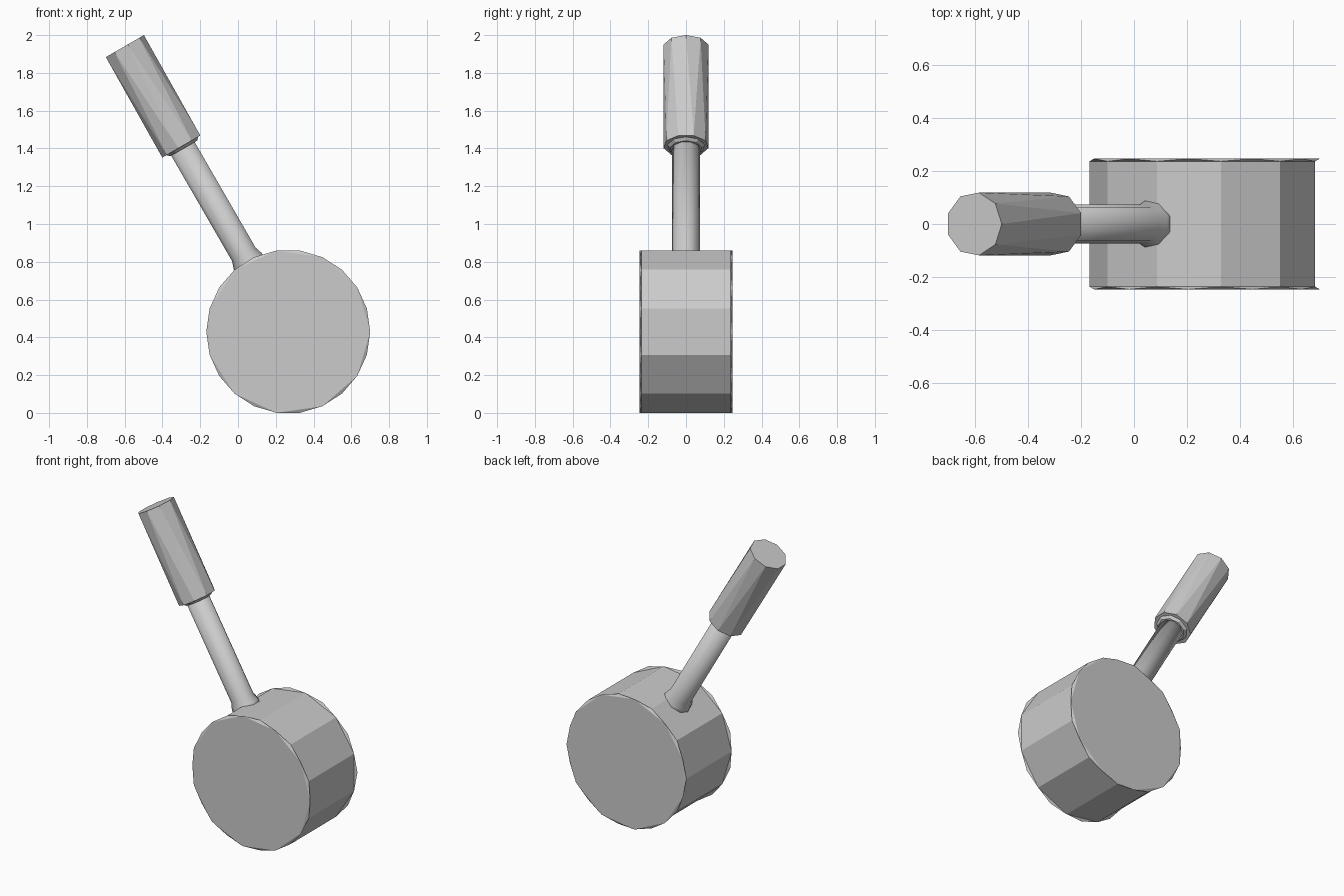
import bpy, bmesh
from math import sin, cos, pi, radians
from mathutils import Vector

if "Cube" in bpy.data.objects:
    bpy.data.objects.remove(bpy.data.objects["Cube"])


def loft(name, origin, u, v, n, rings):
    """Closed body through rings (distance along axis, radius, turn in side steps)."""
    origin, u, v = Vector(origin), Vector(u), Vector(v)
    axis = u.cross(v)
    bm = bmesh.new()
    loops = []
    for s, r, turn in rings:
        angles = [2 * pi * (i + turn) / n for i in range(n)]
        loops.append([bm.verts.new(origin + axis * s + (u * cos(a) + v * sin(a)) * r)
                      for a in angles])
    for k in range(len(rings) - 1):
        a, b = loops[k], loops[k + 1]
        twisted = rings[k][2] != rings[k + 1][2]
        for i in range(n):
            j = (i + 1) % n
            if twisted:  # half-step turn gives alternating triangles
                bm.faces.new((a[i], a[j], b[i]))
                bm.faces.new((a[j], b[j], b[i]))
            else:
                bm.faces.new((a[i], a[j], b[j], b[i]))
    bm.faces.new(loops[0])
    bm.faces.new(loops[-1])
    bmesh.ops.recalc_face_normals(bm, faces=bm.faces)
    mesh = bpy.data.meshes.new(name)
    bm.to_mesh(mesh)
    bm.free()
    obj = bpy.data.objects.new(name, mesh)
    bpy.context.collection.objects.link(obj)
    return obj


# Drum head, lying across y, with thin turned caps at both ends
R = 0.434
loft("drum_head", (0.266, 0, 0.43), (1, 0, 0), (0, 0, 1), 11,
     [(-0.246, R, 0), (-0.236, R, 0.5), (0.236, R, 0.5), (0.246, R, 1)])

# Handle frame: leans 30 degrees to the left, origin at the grip's top
top = (-0.602, 0, 1.94)
across = (cos(radians(30)), 0, sin(radians(30)))
side = (0, 1, 0)

# Shaft with a small flare where it meets the drum
shaft = loft("shaft", top, across, side, 9,
             [(-1.36, 0.092, 0.5), (-1.31, 0.088, 0.5), (-1.27, 0.074, 0.5),
              (-0.58, 0.074, 0.5)])
shaft.data.shade_smooth()

# Grip with a half-step twist along its length and a bevelled underside
loft("grip", top, across, side, 9,
     [(-0.625, 0.085, 0), (-0.61, 0.1, 0), (-0.61, 0.12, -0.5), (0, 0.12, 0)])
